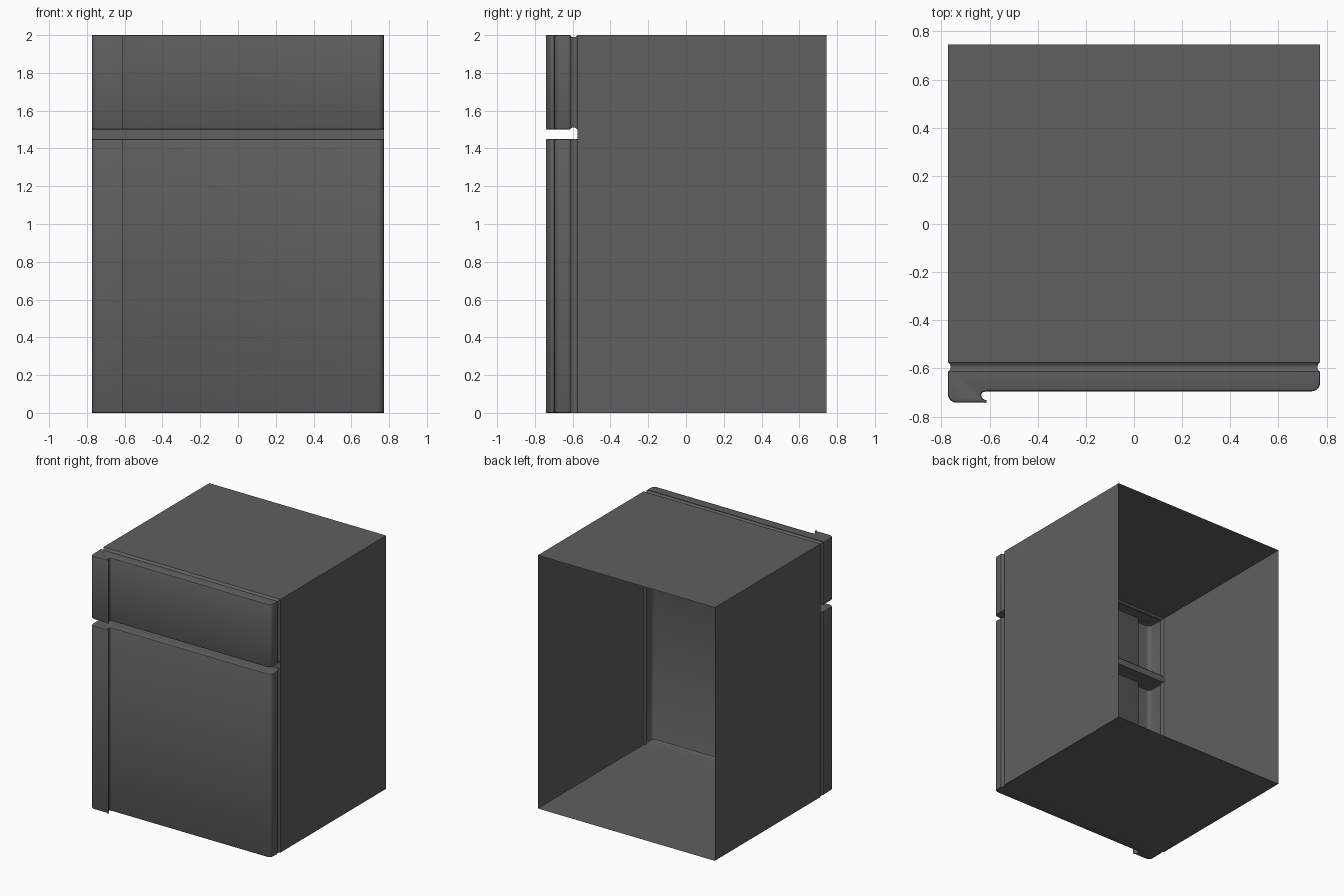
import bpy, bmesh, math

if "Cube" in bpy.data.objects:
    bpy.data.objects.remove(bpy.data.objects["Cube"])

W, BACK, NECK, DOOR = 0.773, 0.745, -0.575, -0.613   # half width and depth stations

grey = bpy.data.materials.new("dark grey")
grey.diffuse_color = (0.115, 0.115, 0.115, 1)
grey.use_nodes = True
grey.node_tree.nodes["Principled BSDF"].inputs["Base Color"].default_value = grey.diffuse_color


def finish(bm, name):
    bmesh.ops.remove_doubles(bm, verts=bm.verts, dist=0.0001)
    bmesh.ops.recalc_face_normals(bm, faces=bm.faces)
    me = bpy.data.meshes.new(name)
    bm.to_mesh(me)
    bm.free()
    me.materials.append(grey)
    ob = bpy.data.objects.new(name, me)
    bpy.context.collection.objects.link(ob)
    bpy.ops.object.select_all(action='DESELECT')
    ob.select_set(True)
    bpy.context.view_layer.objects.active = ob
    bpy.ops.object.shade_smooth_by_angle(angle=math.radians(40))
    return ob


def bridge(bm, rings, closed):
    """Quads between successive rings of vertices."""
    for a, b in zip(rings, rings[1:]):
        n = len(a)
        for i in range(n if closed else n - 1):
            j = (i + 1) % n
            bm.faces.new((a[i], a[j], b[j], b[i]))


def rect(bm, y, x, z0, z1):
    return [bm.verts.new(p) for p in ((-x, y, z0), (x, y, z0), (x, y, z1), (-x, y, z1))]


def arc(cx, cy, r, a0, a1, n=6):
    return [(cx + r * math.cos(math.radians(a0 + (a1 - a0) * i / n)),
             cy + r * math.sin(math.radians(a0 + (a1 - a0) * i / n))) for i in range(n + 1)]


# Plan outline of a door: handle strip with undercut lip on the left, rounded right edge
outline = ([(-W, DOOR)] + arc(-W + 0.035, -0.707, 0.035, 180, 270)
           + [(-0.612, -0.742), (-0.612, -0.737), (-0.632, -0.722), (-0.635, -0.71),
              (-0.63, -0.7), (-0.615, -0.695)]
           + arc(W - 0.035, -0.66, 0.035, 270, 360) + [(W, DOOR)])


def inset(pts, d):
    """Move the open outline inwards along its averaged normals."""
    out = []
    for i, (x, y) in enumerate(pts):
        a, b = pts[max(i - 1, 0)], pts[min(i + 1, len(pts) - 1)]
        tx, ty = b[0] - a[0], b[1] - a[1]
        l = math.hypot(tx, ty)
        out.append((x - ty / l * d, y + tx / l * d))
    return out


def door(name, z0, z1, gap_at_top):
    bm = bmesh.new()
    # front shell with softened top and bottom edges, open behind
    levels = [(z0, 0.01), (z0 + 0.003, 0.003), (z0 + 0.01, 0),
              (z1 - 0.01, 0), (z1 - 0.003, 0.003), (z1, 0.01)]
    rings = [[bm.verts.new((x, y, z)) for x, y in inset(outline, d)] for z, d in levels]
    bridge(bm, rings, False)
    bm.faces.new(rings[0])
    bm.faces.new(rings[-1])
    # grooved neck joining the door to the cabinet; flat on the gap side
    neck = []
    for y, d in ((DOOR, 0.002), (-0.606, 0.009), (-0.595, 0.011), (-0.583, 0.009), (NECK, 0)):
        neck.append(rect(bm, y, W - d, z0 + (0 if gap_at_top else d),
                         z1 - (d if not gap_at_top else 0)))
    bridge(bm, neck, True)
    return finish(bm, name)


door("lower_door", 0.0, 1.45, True)
door("upper_door", 1.5, 2.0, False)

# Cabinet shell: four walls, open at the back
bm = bmesh.new()
bridge(bm, [rect(bm, NECK, W, 0, 2), rect(bm, BACK, W, 0, 2)], True)
finish(bm, "cabinet_shell")

# Strip closing the gap between the doors
bm = bmesh.new()
bm.faces.new(rect(bm, NECK, W, 1.45, 1.5))
finish(bm, "gap_strip")
